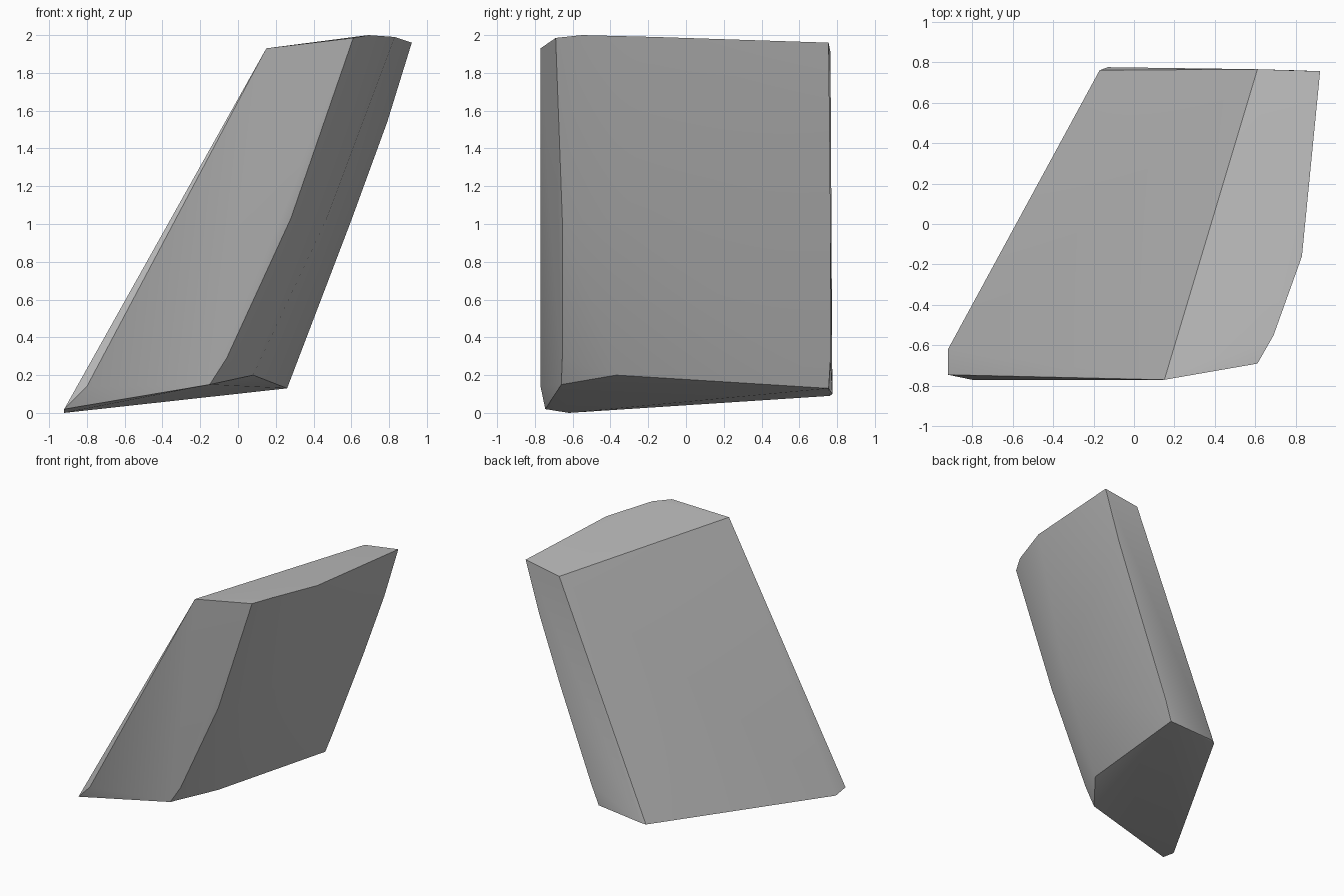
import bpy
import bmesh
from math import radians

default_cube = bpy.data.objects.get("Cube")
if default_cube:
    bpy.data.objects.remove(default_cube, do_unlink=True)


def make_material(name, colour):
    material = bpy.data.materials.new(name)
    material.use_nodes = True
    material.diffuse_color = colour
    shader = next(node for node in material.node_tree.nodes
                  if node.type == "BSDF_PRINCIPLED")
    shader.inputs["Base Color"].default_value = colour
    return material


def convex_block(name, outlines, material):
    """Wrap a flat-sided convex solid around the outline corners."""
    block = bmesh.new()
    for outline in outlines:
        for corner in outline:
            block.verts.new(corner)
    hull = bmesh.ops.convex_hull(block, input=block.verts[:])
    unused = {item for item in hull["geom_interior"] + hull["geom_unused"]
              if isinstance(item, bmesh.types.BMVert)}
    bmesh.ops.delete(block, geom=list(unused), context="VERTS")
    # Merge the nearly coplanar triangles left by the hull
    bmesh.ops.dissolve_limit(block, angle_limit=radians(1.5),
                             verts=block.verts[:], edges=block.edges[:])
    bmesh.ops.recalc_face_normals(block, faces=block.faces[:])
    mesh = bpy.data.meshes.new(name)
    block.to_mesh(mesh)
    block.free()
    mesh.materials.append(material)
    result = bpy.data.objects.new(name, mesh)
    bpy.context.collection.objects.link(result)
    return result


# Top face, running from the front left edge round to the back
top_outline = [(.15, -.77, 1.93), (.61, -.69, 1.985), (.69, -.55, 2),
               (.83, -.16, 1.99), (.92, .755, 1.96), (.61, .765, 1.91)]

# Bowed side: front edge, middle and back edge
bowed_side = [(.28, -.655, 1.03), (-.06, -.655, .29),
              (.47, -.3, 1.03), (.79, .76, 1.54),
              (.6, .765, 1.02), (.32, .765, .29)]

# Tilted bottom face with its clipped corners
bottom_outline = [(-.92, -.62, 0), (-.92, -.745, .02), (-.8, -.77, .14),
                  (-.15, -.66, .15), (.08, -.37, .2), (.26, .755, .13),
                  (-.13, .775, .1), (-.17, .76, .09)]

grey = make_material("plain_grey", (.5, .5, .5, 1))
slab = convex_block("leaning_slab", [top_outline, bowed_side, bottom_outline], grey)

# Soft shading across the bow, crisp edges elsewhere
bpy.ops.object.select_all(action="DESELECT")
slab.select_set(True)
bpy.context.view_layer.objects.active = slab
bpy.ops.object.shade_smooth_by_angle(angle=radians(30))
